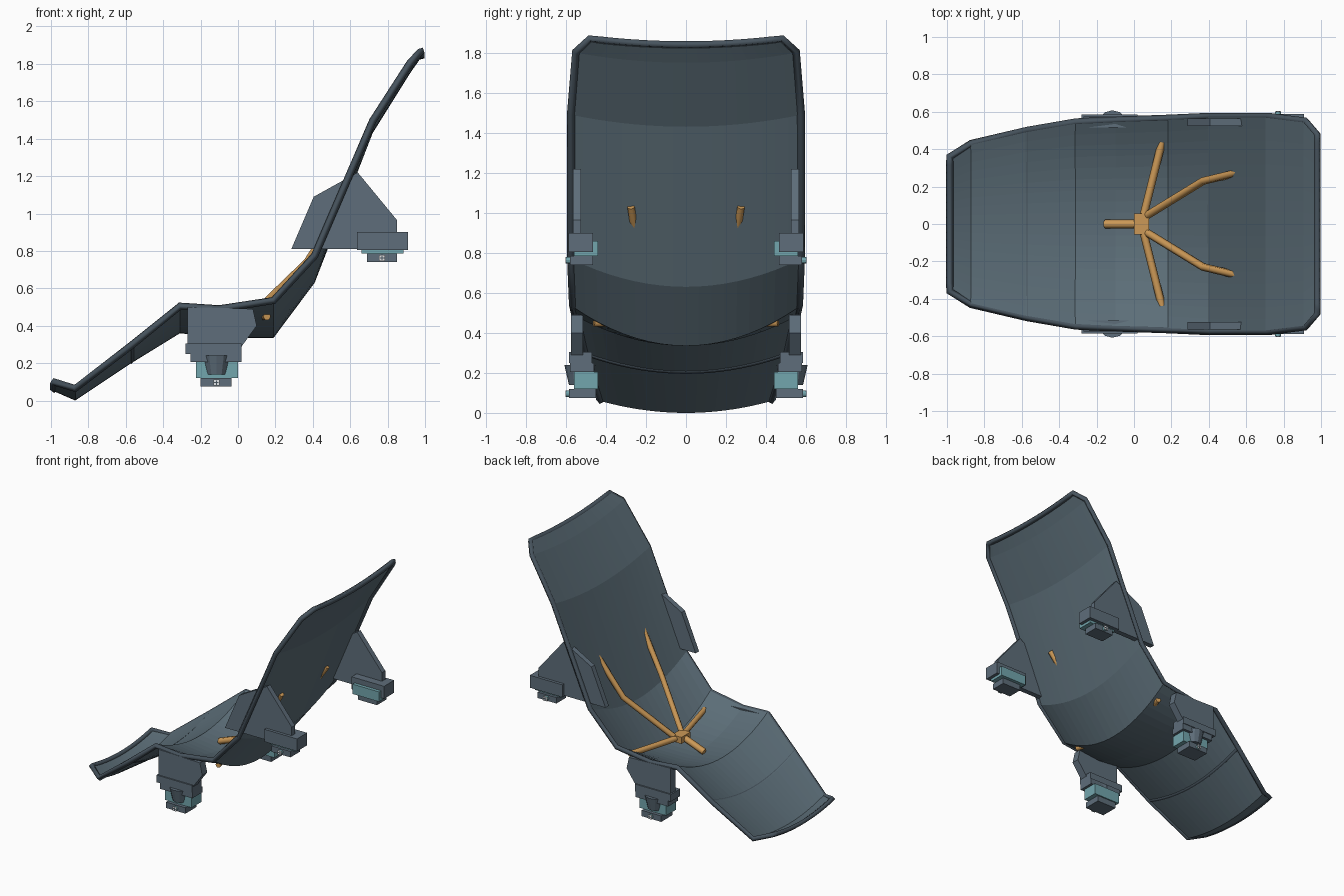
import bpy, bmesh
from math import radians
from mathutils import Matrix, Vector

cube = bpy.data.objects.get("Cube")
if cube:
    bpy.data.objects.remove(cube, do_unlink=True)


def material(name, rgb):
    # sRGB in, linear out
    lin = [c / 12.92 if c < 0.04 else ((c + 0.055) / 1.055) ** 2.4 for c in rgb] + [1]
    m = bpy.data.materials.new(name)
    m.use_nodes = True
    m.diffuse_color = lin
    m.node_tree.nodes["Principled BSDF"].inputs["Base Color"].default_value = lin
    return m


SLATE = material("slate", (0.36, 0.43, 0.47))
RIM = material("dark_slate", (0.28, 0.33, 0.37))
GREY = material("bracket_grey", (0.37, 0.43, 0.48))
TEAL = material("teal", (0.45, 0.65, 0.68))
ORANGE = material("strap_orange", (0.80, 0.60, 0.34))
WHITE = material("bolt_white", (0.92, 0.93, 0.94))


def finish(name, bm, mat):
    bmesh.ops.recalc_face_normals(bm, faces=bm.faces)
    me = bpy.data.meshes.new(name)
    bm.to_mesh(me)
    bm.free()
    me.materials.append(mat)
    ob = bpy.data.objects.new(name, me)
    bpy.context.collection.objects.link(ob)
    return ob


def box(name, mat, x, y, z):
    bm = bmesh.new()
    bmesh.ops.create_cube(bm, size=1)
    for v in bm.verts:
        v.co = [r[0] + (c + 0.5) * (r[1] - r[0]) for r, c in zip((x, y, z), v.co)]
    return finish(name, bm, mat)


def plate(name, mat, outline, y0, y1):
    bm = bmesh.new()
    face = bm.faces.new([bm.verts.new((x, y0, z)) for x, z in outline])
    ext = bmesh.ops.extrude_face_region(bm, geom=[face])["geom"]
    moved = [g for g in ext if isinstance(g, bmesh.types.BMVert)]
    bmesh.ops.translate(bm, verts=moved, vec=(0, y1 - y0, 0))
    return finish(name, bm, mat)


def cone(name, mat, centre, r1, r2, depth, sides, along_y=False):
    bm = bmesh.new()
    turn = Matrix.Rotation(radians(90), 4, 'X') if along_y else Matrix()
    bmesh.ops.create_cone(bm, cap_ends=True, segments=sides, radius1=r1, radius2=r2,
                          depth=depth, matrix=Matrix.Translation(centre) @ turn)
    return finish(name, bm, mat)


def tube(name, mat, points, radius, resolution=1, cyclic=False):
    cu = bpy.data.curves.new(name, 'CURVE')
    cu.dimensions = '3D'
    cu.bevel_depth = radius
    cu.bevel_resolution = resolution
    cu.use_fill_caps = True
    sp = cu.splines.new('POLY')
    sp.points.add(len(points) - 1)
    for p, co in zip(sp.points, points):
        p.co = (*co, 1)
    sp.use_cyclic_u = cyclic
    temp = bpy.data.objects.new(name + "_path", cu)
    bpy.context.collection.objects.link(temp)
    bpy.context.view_layer.update()
    me = bpy.data.meshes.new_from_object(temp.evaluated_get(
        bpy.context.evaluated_depsgraph_get()))
    bpy.data.objects.remove(temp, do_unlink=True)
    me.materials.clear()
    me.materials.append(mat)
    ob = bpy.data.objects.new(name, me)
    bpy.context.collection.objects.link(ob)
    return ob


# Shell stations: x, centre height, edge height, half width
STATIONS = [(-0.985, 0.05, 0.09, 0.36), (-0.87, 0.0, 0.06, 0.43), (-0.57, 0.2, 0.29, 0.50),
            (-0.31, 0.36, 0.50, 0.545), (-0.1, 0.335, 0.485, 0.555), (0.19, 0.335, 0.53, 0.565),
            (0.41, 0.63, 0.77, 0.575), (0.72, 1.43, 1.49, 0.575), (0.92, 1.75, 1.80, 0.55),
            (0.98, 1.835, 1.865, 0.48)]
STEPS = 18


def section(station, lift=0.0):
    x, zc, ze, w = station
    ts = [2 * i / STEPS - 1 for i in range(STEPS + 1)]
    return [Vector((x, w * t, zc + (ze - zc) * t * t + lift)) for t in ts]


# Curved seat shell
bm = bmesh.new()
rows = [[bm.verts.new(p) for p in section(s)] for s in STATIONS]
for a, b in zip(rows, rows[1:]):
    for i in range(STEPS):
        bm.faces.new((a[i], b[i], b[i + 1], a[i + 1]))
shell = finish("seat_shell", bm, SLATE)
if shell.data.polygons[0].normal.z < 0:
    shell.data.flip_normals()
solid = shell.modifiers.new("thickness", 'SOLIDIFY')
solid.thickness = 0.018
solid.offset = 1

# Rim around the shell and cross rib on the leg rest
foot, head = section(STATIONS[0], 0.01), section(STATIONS[-1], 0.005)
side = [section(s, 0.005) for s in STATIONS[1:-1]]
loop = foot[::-1] + [s[0] for s in side] + head + [s[-1] for s in reversed(side)]
tube("shell_rim", RIM, loop, 0.02, 0, True)
tube("leg_rest_rib", RIM, section(STATIONS[2], 0.009), 0.014, 0)

LOWER_PLATE = [(-0.27, 0.5), (0.08, 0.49), (0.1, 0.4), (0.02, 0.29), (-0.27, 0.29)]
UPPER_PLATE = [(0.285, 0.81), (0.405, 1.09), (0.64, 1.22), (0.85, 0.965), (0.85, 0.85), (0.64, 0.81)]

for s, label in ((1, "left"), (-1, "right")):
    def ys(a, b):
        return sorted((s * a, s * b))

    # Front mount
    pre = label + "_front_"
    plate(pre + "mount_plate", GREY, LOWER_PLATE, *ys(0.515, 0.575))
    box(pre + "mount_block", GREY, (-0.28, 0.02), ys(0.47, 0.585), (0.25, 0.305))
    box(pre + "mount_base", GREY, (-0.255, 0.02), ys(0.46, 0.58), (0.205, 0.25))
    cone(pre + "hub", GREY, (-0.115, s * 0.53, 0.19), 0.055, 0.078, 0.1, 12)
    box(pre + "pad", TEAL, (-0.225, 0.0), ys(0.44, 0.56), (0.12, 0.205))
    box(pre + "clamp", GREY, (-0.2, -0.035), ys(0.45, 0.585), (0.075, 0.12))

    # Rear mount
    pre = label + "_rear_"
    plate(pre + "mount_plate", GREY, UPPER_PLATE, *ys(0.525, 0.565))
    box(pre + "mount_block", GREY, (0.635, 0.91), ys(0.465, 0.587), (0.805, 0.9))
    box(pre + "pad", TEAL, (0.66, 0.885), ys(0.44, 0.56), (0.785, 0.86))
    box(pre + "clamp", GREY, (0.69, 0.85), ys(0.465, 0.58), (0.74, 0.785))

    # Bolts with pale cross-slotted heads
    for part, x, z in (("front", -0.115, 0.096), ("rear", 0.77, 0.763)):
        pre = label + "_" + part + "_bolt"
        cone(pre, TEAL, (x, s * 0.575, z), 0.017, 0.017, 0.05, 12, True)
        box(pre + "_head", WHITE, (x - 0.016, x + 0.016), ys(0.599, 0.602), (z - 0.016, z + 0.016))
        for a, b, tag in ((0.012, 0.003, "across"), (0.003, 0.012, "upright")):
            box(pre + "_slot_" + tag, RIM, (x - a, x + a), ys(0.602, 0.603), (z - b, z + b))

    # Shoulder and lap straps
    tube(label + "_shoulder_strap", ORANGE, [(0.06, s * 0.04, 0.44), (0.37, s * 0.23, 0.74),
                                             (0.56, s * 0.275, 1.03)], 0.021)
    tube(label + "_lap_strap", ORANGE, [(0.05, s * 0.04, 0.44), (0.155, s * 0.46, 0.45)], 0.021)

# Centre strap and buckle
tube("centre_strap", ORANGE, [(0.02, 0, 0.44), (-0.155, 0, 0.375)], 0.024)
box("buckle", ORANGE, (0.0, 0.08), (-0.055, 0.055), (0.415, 0.465))
